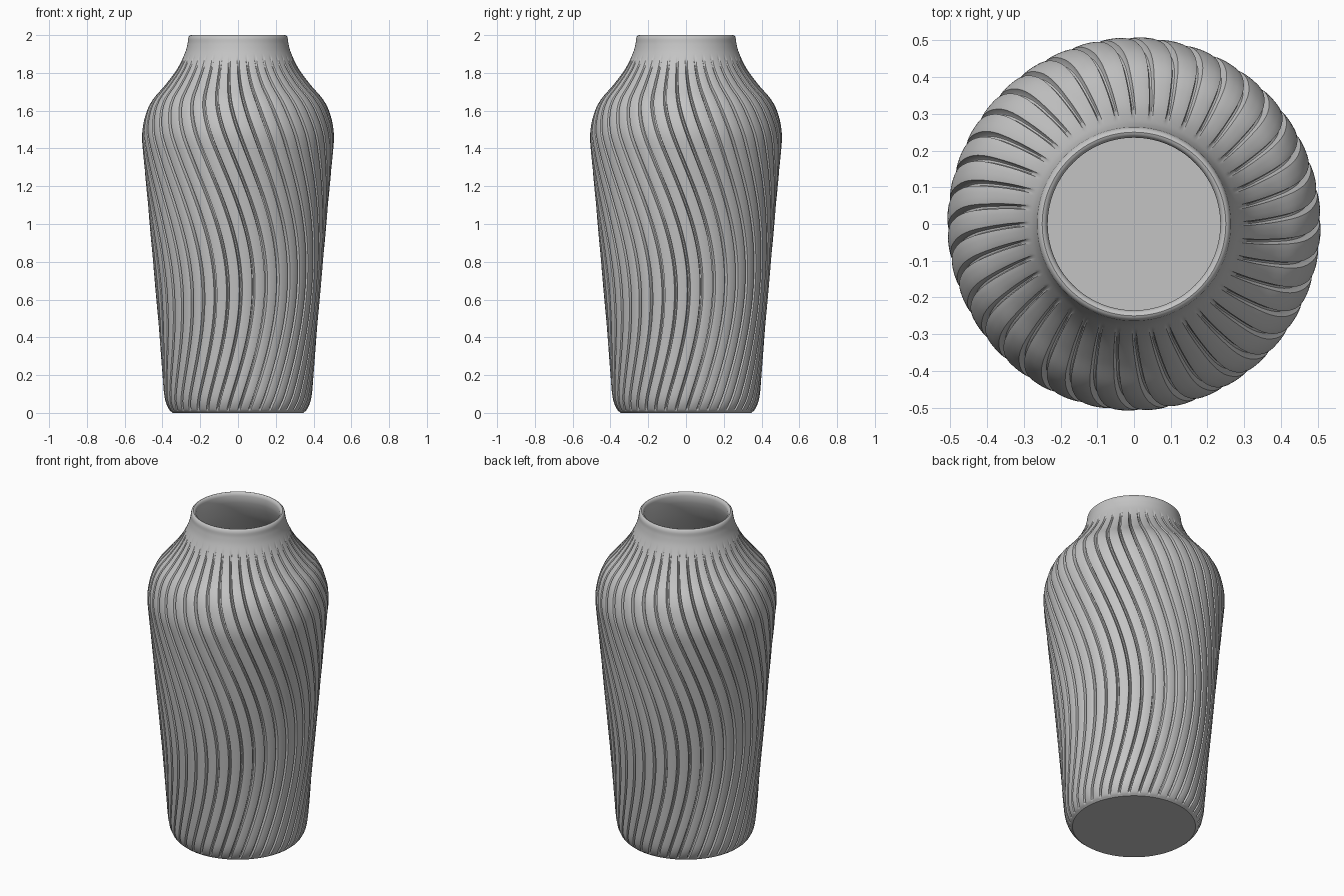
import bpy, bmesh, math
from mathutils import Vector

cube = bpy.data.objects.get("Cube")
if cube:
    bpy.data.objects.remove(cube, do_unlink=True)

RIBS = 40
DEPTH = 0.021
WALL = 0.032

# Outer silhouette: radius, height
OUTER = [(.345, 0), (.366, .02), (.386, .07), (.397, .16), (.415, .4), (.437, .65),
         (.459, .9), (.481, 1.15), (.5, 1.35), (.508, 1.48), (.487, 1.585),
         (.45, 1.66), (.386, 1.735), (.323, 1.82), (.283, 1.9), (.268, 1.95), (.264, 1.98)]
# Rounded lip, from outside to inside
LIP = [(.261, 1.992), (.255, 1.998), (.25, 2.0), (.244, 1.998), (.238, 1.992), (.235, 1.98)]
# One rib cross-section: fraction of the rib pitch, share of groove depth
SECTION = [(0, .12), (.035, .8), (.075, 1), (.165, 1), (.205, .8), (.24, .12),
           (.36, .03), (.52, 0), (.7, 0), (.88, .03)]


def smoothstep(a, b, x):
    t = min(1, max(0, (x - a) / (b - a)))
    return t * t * (3 - 2 * t)


def smooth_profile(points, steps):
    """Sample a Catmull-Rom curve through the points."""
    pts = [Vector(p) for p in points]
    pts = [2 * pts[0] - pts[1]] + pts + [2 * pts[-1] - pts[-2]]
    out = []
    for a, b, c, d in zip(pts, pts[1:], pts[2:], pts[3:]):
        for i in range(steps):
            t = i / steps
            out.append(b + (c - a) * t / 2 + (2 * a - 5 * b + 4 * c - d) * t * t / 2
                       + (3 * b - a - 3 * c + d) * t ** 3 / 2)
    return out + [pts[-2]]


def twist(z):
    """S-shaped sweep of the ribs up the body."""
    return 0.33 * math.cos(math.tau * (z - 0.65) / 2.5)


def fade(z):
    """Grooves die out at the foot and below the neck."""
    return smoothstep(0.005, 0.045, z) * (1 - smoothstep(1.74, 1.9, z))


def add_ring(bm, radius, z, grooved):
    ring = []
    for rib in range(RIBS):
        for part, cut in SECTION:
            angle = math.tau * (rib + part) / RIBS + twist(z)
            r = radius - (DEPTH * cut * fade(z) if grooved else 0)
            ring.append(bm.verts.new((r * math.cos(angle), r * math.sin(angle), z)))
    return ring


# Vase: grooved outside, lip, plain inside, foot and inner floor
bm = bmesh.new()
curve = smooth_profile(OUTER, 6)
rings = [add_ring(bm, r, z, True) for r, z in curve]
rings += [add_ring(bm, r, z, False) for r, z in LIP]
inside = [(r - WALL, z) for r, z in reversed(curve[::2]) if 0.012 < z < 1.96]
rings += [add_ring(bm, r, z, False) for r, z in inside]
rings.append(add_ring(bm, inside[-1][0] - 0.01, 0.01, False))
for low, high in zip(rings, rings[1:]):
    for i in range(len(low)):
        j = (i + 1) % len(low)
        bm.faces.new((low[i], low[j], high[j], high[i]))
bm.faces.new(rings[0][::-1])
bm.faces.new(rings[-1])
bmesh.ops.recalc_face_normals(bm, faces=bm.faces)
mesh = bpy.data.meshes.new("ribbed_vase")
bm.to_mesh(mesh)
bm.free()
vase = bpy.data.objects.new("ribbed_vase", mesh)
bpy.context.collection.objects.link(vase)

# Plain grey ceramic
grey = bpy.data.materials.new("grey_ceramic")
grey.use_nodes = True
color = (0.55, 0.55, 0.55, 1)
grey.diffuse_color = color
grey.node_tree.nodes["Principled BSDF"].inputs["Base Color"].default_value = color
mesh.materials.append(grey)

bpy.ops.object.select_all(action='DESELECT')
vase.select_set(True)
bpy.context.view_layer.objects.active = vase
bpy.ops.object.shade_smooth_by_angle(angle=math.radians(35))
